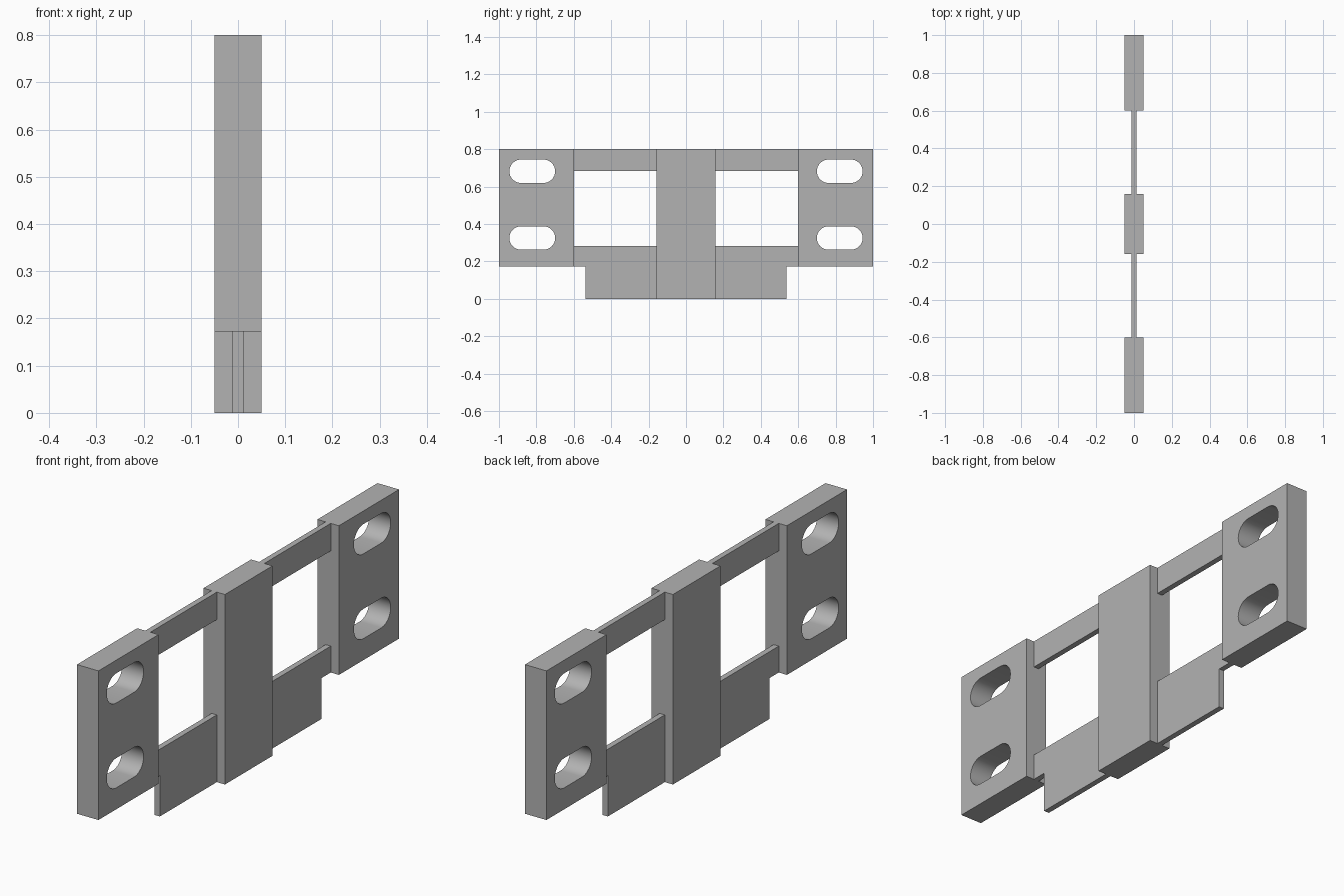
import bpy, bmesh
from math import pi, sin, cos

cube = bpy.data.objects.get("Cube")
if cube:
    bpy.data.objects.remove(cube, do_unlink=True)

grey = bpy.data.materials.new("plain grey")
grey.use_nodes = True
colour = (0.45, 0.45, 0.45, 1)
grey.diffuse_color = colour
grey.node_tree.nodes["Principled BSDF"].inputs["Base Color"].default_value = colour

BLOCK, WEB = 0.05, 0.012             # half thicknesses
TOP, STEP = 0.8, 0.172               # top edge, underside of the end blocks
CENTRE, INNER, TAB = 0.158, 0.6, 0.537


def rect(y0, y1, z0, z1):
    return [(y0, z0), (y1, z0), (y1, z1), (y0, z1)]


def slot(y, z, reach=0.06, radius=0.0625, steps=16):
    """Rounded slot outline lying along y."""
    points = []
    for end in (1, -1):
        for i in range(steps + 1):
            a = -pi / 2 + pi * i / steps
            points.append((y + end * (reach + radius * cos(a)), z + end * radius * sin(a)))
    return points


def plate(name, outlines, half):
    """Extrude a y-z outline, with any further outlines as holes, along x."""
    curve = bpy.data.curves.new(name, 'CURVE')
    curve.dimensions = '2D'
    curve.fill_mode = 'BOTH'
    curve.extrude = half
    for outline in outlines:
        spline = curve.splines.new('POLY')
        spline.points.add(len(outline) - 1)
        for point, (y, z) in zip(spline.points, outline):
            point.co = (y, z, 0, 1)
        spline.use_cyclic_u = True
    shape = bpy.data.objects.new(name, curve)
    bpy.context.collection.objects.link(shape)
    bpy.context.view_layer.update()
    mesh = bpy.data.meshes.new_from_object(
        shape.evaluated_get(bpy.context.evaluated_depsgraph_get()))
    bpy.data.objects.remove(shape, do_unlink=True)

    # Weld the caps to the walls and stand the plate upright
    bm = bmesh.new()
    bm.from_mesh(mesh)
    bmesh.ops.remove_doubles(bm, verts=bm.verts, dist=0.0001)
    for v in bm.verts:
        v.co = (v.co.z, v.co.x, v.co.y)
    bmesh.ops.recalc_face_normals(bm, faces=bm.faces)
    bm.to_mesh(mesh)
    bm.free()
    mesh.materials.clear()
    mesh.materials.append(grey)
    obj = bpy.data.objects.new(name, mesh)
    bpy.context.collection.objects.link(obj)
    bpy.ops.object.select_all(action='DESELECT')
    obj.select_set(True)
    bpy.context.view_layer.objects.active = obj
    bpy.ops.object.shade_smooth_by_angle(angle=pi / 6)
    return obj


# Thick central upright
plate("centre_block", [rect(-CENTRE, CENTRE, 0, TOP)], BLOCK)

for side, label in ((-1, "front"), (1, "back")):
    # Thick end block with two mounting slots
    plate(label + "_end_block",
          [rect(side * INNER, side, STEP, TOP)]
          + [slot(side * 0.822, z) for z in (0.325, 0.682)], BLOCK)
    # Thin rail above the window
    plate(label + "_top_rail", [rect(side * CENTRE, side * INNER, 0.684, TOP)], WEB)
    # Thin stepped panel below the window
    lower = [(CENTRE, 0), (TAB, 0), (TAB, STEP), (INNER, STEP), (INNER, 0.283), (CENTRE, 0.283)]
    plate(label + "_lower_panel", [[(side * y, z) for y, z in lower]], WEB)
